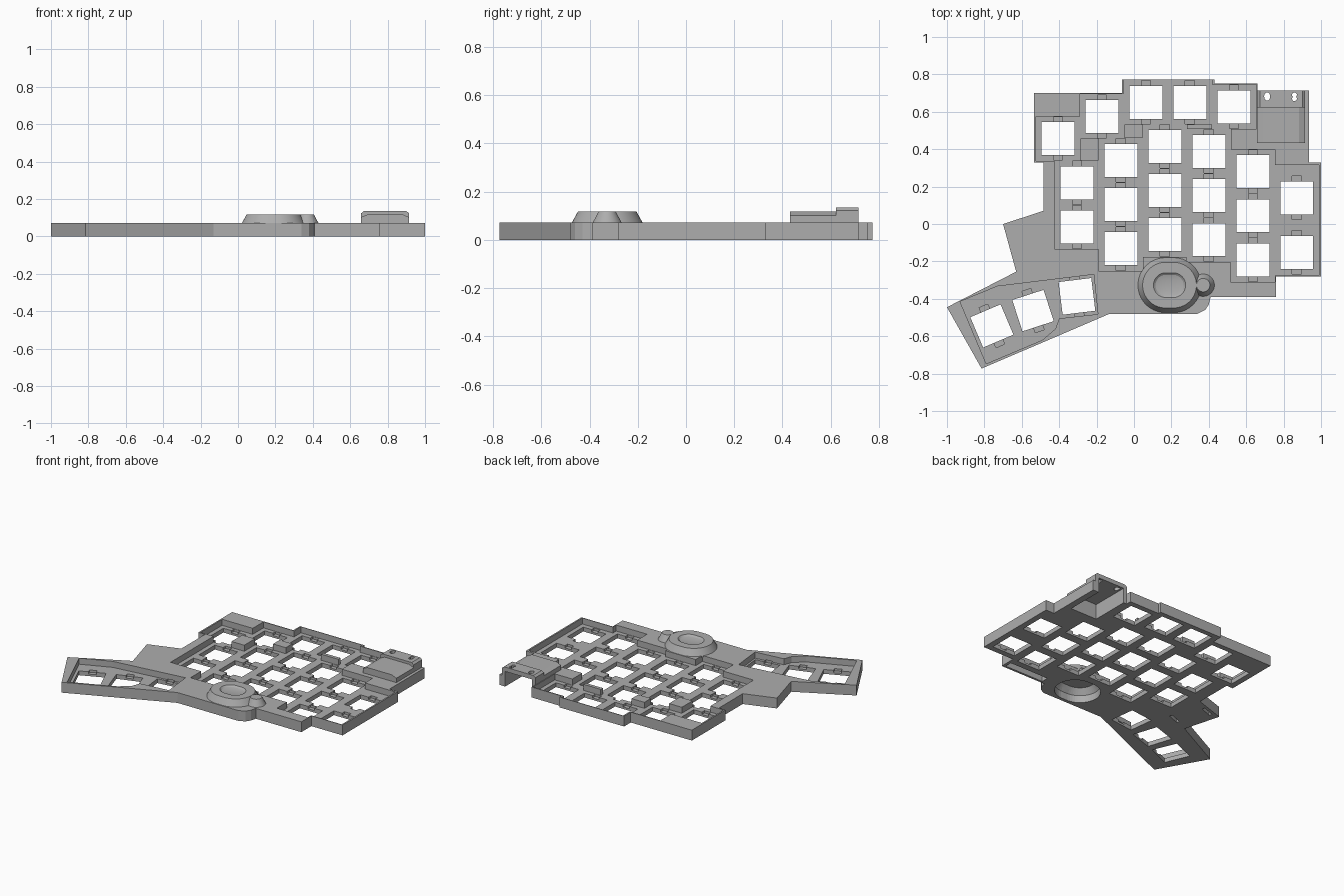
import bpy, bmesh, math
from mathutils import Matrix, Vector

old = bpy.data.objects.get("Cube")
if old:
    bpy.data.objects.remove(old, do_unlink=True)

TOP, FLOOR, NOTCH = 0.072, 0.03, 0.014
PITCH, HOLE = 0.236, 0.176

grey = bpy.data.materials.new("case grey")
grey.use_nodes = True
colour = (0.42, 0.42, 0.42, 1)
grey.diffuse_color = colour
grey.node_tree.nodes["Principled BSDF"].inputs["Base Color"].default_value = colour


def loft(bm, loops):
    """Skin a closed solid through point loops of equal length."""
    rings = [[bm.verts.new(p) for p in loop] for loop in loops]
    n = len(rings[0])
    for a, b in zip(rings, rings[1:]):
        for i in range(n):
            bm.faces.new((a[i], a[(i + 1) % n], b[(i + 1) % n], b[i]))
    bm.faces.new(rings[0][::-1])
    bm.faces.new(rings[-1])


def prism(bm, points, z0, z1):
    loft(bm, [[(x, y, z) for x, y in points] for z in (z0, z1)])


def box(bm, x, y, w, d, z0, z1, angle=0):
    turn = Matrix.Rotation(math.radians(angle), 2)
    corners = [(-w, -d), (w, -d), (w, d), (-w, d)]
    pts = [Vector((x, y)) + turn @ (Vector(c) / 2) for c in corners]
    prism(bm, pts, z0, z1)


def stadium(x, y, straight, r, z, steps=48):
    pts = []
    for i in range(steps):
        a = 2 * math.pi * (i + 0.5) / steps
        shift = math.copysign(straight, math.cos(a))
        pts.append((x + shift + r * math.cos(a), y + r * math.sin(a), z))
    return pts


def finish(name, bm):
    bmesh.ops.recalc_face_normals(bm, faces=bm.faces)
    mesh = bpy.data.meshes.new(name)
    bm.to_mesh(mesh)
    bm.free()
    mesh.materials.append(grey)
    ob = bpy.data.objects.new(name, mesh)
    bpy.context.collection.objects.link(ob)
    return ob


def cut(ob, cutter):
    mod = ob.modifiers.new("cut", 'BOOLEAN')
    mod.operation, mod.solver, mod.use_self = 'DIFFERENCE', 'EXACT', True
    mod.object = cutter
    bpy.context.view_layer.objects.active = ob
    bpy.ops.object.modifier_apply(modifier=mod.name)


# Key columns: x, top key y, number of keys
columns = [(-0.305, 0.22, 2), (-0.07, 0.34, 3), (0.165, 0.415, 3),
           (0.40, 0.388, 3), (0.636, 0.28, 3)]
keys = [(x, y - PITCH * i, 0) for x, y, n in columns for i in range(n)]
keys += [(-0.406, 0.457, 0), (-0.171, 0.575, 0), (0.064, 0.65, 0),
         (0.299, 0.65, 0), (0.535, 0.626, 0), (0.87, 0.14, 0), (0.87, -0.152, 0)]
thumbs = [(-0.305, -0.387, 7), (-0.54, -0.463, 18), (-0.76, -0.545, 23)]

# Case body from its plan outline
outline = [(-.535, .70), (-.065, .70), (-.065, .773), (.43, .773), (.43, .752),
           (.66, .752), (.66, .715), (.935, .715), (.935, .33), (1, .33),
           (1, -.28), (.76, -.28), (.76, -.39), (.41, -.39), (.40, -.43),
           (.38, -.46), (.34, -.48), (-.13, -.48), (-.815, -.773), (-1, -.445),
           (-.63, -.255), (-.70, 0), (-.485, .07), (-.485, .33), (-.535, .33)]
bm = bmesh.new()
prism(bm, outline, 0, TOP)
body = finish("case_body", bm)

# Recessed key wells
bm = bmesh.new()
for x, y, a in keys:
    box(bm, x, y, PITCH + .002, PITCH + .002, FLOOR, 0.2)
box(bm, 0.87, 0.02, PITCH + .003, 0.59, FLOOR, 0.2)
thumb_well = [(-.93, -.415), (-.73, -.333), (-.215, -.27), (-.193, -.482),
              (-.40, -.505), (-.42, -.56), (-.49, -.62), (-.79, -.747)]
prism(bm, thumb_well, FLOOR, 0.2)
wells = finish("well_cutter", bm)
cut(body, wells)

# Clip notches beside each switch opening
bm = bmesh.new()
for x, y, a in keys + thumbs:
    box(bm, x, y, 0.05, 0.232, NOTCH, FLOOR + .005, a)
notches = finish("notch_cutter", bm)
cut(body, notches)

# Switch openings
bm = bmesh.new()
for x, y, a in keys + thumbs:
    box(bm, x, y, HOLE, HOLE, -0.1, 0.06, a)
openings = finish("opening_cutter", bm)
cut(body, openings)

# Underside pockets
bm = bmesh.new()
CX, CY = 0.19, -0.327
loft(bm, [stadium(CX, CY, .02, r, z) for r, z in ((.13, -.1), (.13, .05), (.10, .09))])
box(bm, 0.59, -0.35, 0.30, 0.05, -0.1, 0.05)
for x, y in ((-.5, -.2), (-.6, .0)):
    box(bm, x, y, 0.09, 0.02, -0.1, 0.04, 20)
pocket = finish("pocket_cutter", bm)

# Controller bay, open at the back and below
bm = bmesh.new()
box(bm, 0.787, 0.60, 0.205, 0.31, -0.1, 0.105)
bay = finish("bay_cutter", bm)
cut(body, pocket)
cut(body, bay)

# Controller cover: low front tier and raised rear tier
def cover(name, y0, y1, z, slope, drop):
    x0, x1 = 0.658, 0.915
    section = [(x0, TOP), (x0, z - drop), (x0 + slope, z), (x1 - slope, z),
               (x1, z - drop), (x1, TOP)]
    bm = bmesh.new()
    loft(bm, [[(x, y, h) for x, h in section] for y in (y0, y1)])
    return finish(name, bm)


low_cover = cover("cover_front", 0.432, 0.622, 0.117, 0.034, 0.015)
high_cover = cover("cover_rear", 0.622, 0.715, 0.135, 0.015, 0.012)
bm = bmesh.new()
loft(bm, [[(x, 0.682 + (y - 0.682) * 1.4, z) for x, y, z in
           stadium(0.712, 0.682, 0, 0.016, z, 20)] for z in (0.09, 0.2)])
for y in (0.69, 0.67):
    loft(bm, [stadium(0.858, y, 0, 0.013, z, 20) for z in (0.09, 0.2)])
button_holes = finish("button_hole_cutter", bm)
for part in (low_cover, high_cover):
    cut(part, bay)
cut(high_cover, button_holes)

# Pointing device housing: dished dome with a small side lobe
bm = bmesh.new()
loft(bm, [stadium(CX, CY, s, r, z) for s, r, z in
          ((.022, .147, TOP - .01), (.022, .147, TOP), (.022, .122, .117),
           (.02, .066, .117), (.02, .055, .108), (.015, .035, .103))])
dome = finish("pointer_housing", bm)
cut(dome, pocket)
bm = bmesh.new()
loft(bm, [stadium(.37, CY, 0, r, z, 32) for r, z in
          ((.06, TOP - .01), (.06, TOP), (.036, .117))])
lobe = finish("pointer_lobe", bm)

for helper in (wells, notches, openings, pocket, bay, button_holes):
    bpy.data.objects.remove(helper, do_unlink=True)

bpy.ops.object.select_all(action='DESELECT')
for part in (dome, lobe, high_cover):
    part.select_set(True)
bpy.context.view_layer.objects.active = dome
bpy.ops.object.shade_smooth_by_angle(angle=math.radians(25))
